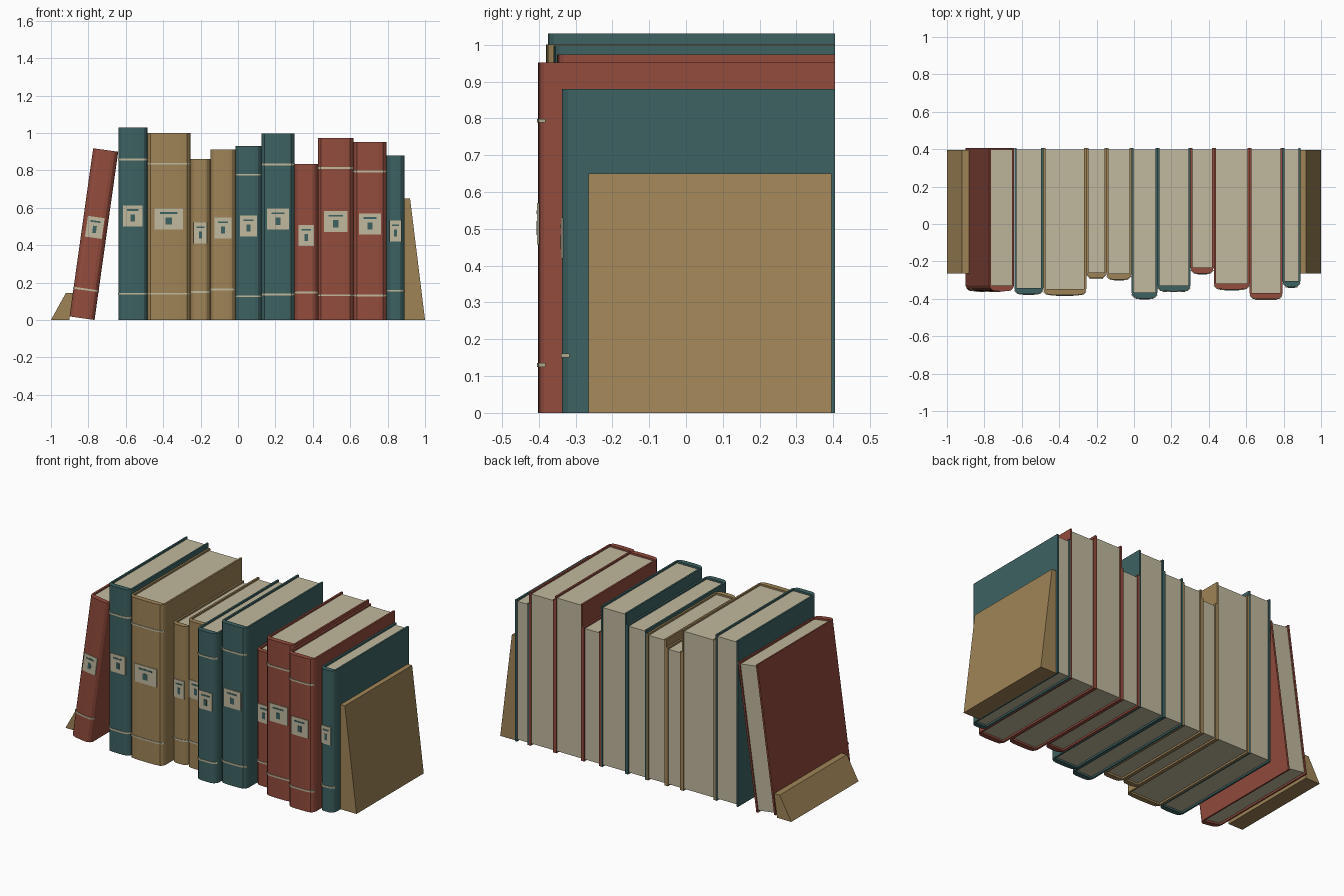
import bpy, bmesh
from math import radians
from mathutils import Matrix, Vector

cube = bpy.data.objects.get("Cube")
if cube:
    bpy.data.objects.remove(cube, do_unlink=True)


def material(name, rgb):
    lin = [((c / 255 + 0.055) / 1.055) ** 2.4 for c in rgb] + [1]
    m = bpy.data.materials.new(name)
    m.use_nodes = True
    m.diffuse_color = lin
    m.node_tree.nodes["Principled BSDF"].inputs["Base Color"].default_value = lin
    return m


RED = material("red_cloth", (147, 76, 61))
TEAL = material("teal_cloth", (62, 98, 98))
TAN = material("tan_cloth", (159, 132, 87))
CREAM = material("cream_paper", (193, 185, 157))

BACK = 0.405     # fore edge of every cover
BOARD = 0.011    # cover board thickness
CAP = 0.032      # depth of the rounded spine


def prism(name, outline, lo, hi, mat, along="z", matrix=None):
    """Extrude a 2D outline (xy along z, or xz along y)."""
    bm = bmesh.new()
    place = (lambda a, b: (a, b, lo)) if along == "z" else (lambda a, b: (a, lo, b))
    face = bm.faces.new([bm.verts.new(place(a, b)) for a, b in outline])
    new = bmesh.ops.extrude_face_region(bm, geom=[face])["geom"]
    step = Vector((0, 0, hi - lo)) if along == "z" else Vector((0, hi - lo, 0))
    bmesh.ops.translate(bm, vec=step, verts=[v for v in new if isinstance(v, bmesh.types.BMVert)])
    bmesh.ops.recalc_face_normals(bm, faces=bm.faces)
    if matrix:
        bm.transform(matrix)
    mesh = bpy.data.meshes.new(name)
    bm.to_mesh(mesh)
    bm.free()
    mesh.materials.append(mat)
    obj = bpy.data.objects.new(name, mesh)
    bpy.context.collection.objects.link(obj)
    return obj


def rect(x0, x1, y0, y1):
    return [(x0, y0), (x1, y0), (x1, y1), (x0, y1)]


def spine_curve(w, front, grow=0.0):
    """Rounded spine from left to right, optionally pushed outward."""
    h = w / 2
    right = [(0, 0), (h * 0.5, 0.001), (h - 0.018, 0.005), (h - 0.006, 0.017), (h, CAP)]
    right = [(x + (grow if x else 0), front + y - grow) for x, y in right]
    return [(-x, y) for x, y in reversed(right[1:])] + right


def book(name, cloth, w, height, front, bands, matrix):
    h = w / 2
    inner = h - BOARD
    # cover: two boards joined by a rounded spine
    cover = spine_curve(w, front) + [
        (h, BACK), (inner, BACK), (inner, front + CAP),
        (-inner, front + CAP), (-inner, BACK), (-h, BACK)]
    prism(name + "_cover", cover, 0, height, cloth, matrix=matrix)
    # page block
    prism(name + "_pages", rect(-inner, inner, front + CAP, BACK - 0.007),
          0.011, height - 0.011, CREAM, matrix=matrix)
    # raised bands around the spine
    for i, z in enumerate(bands):
        strip = spine_curve(w, front, 0.003)[1:-1]
        strip = [(-h - 0.002, front + 0.02)] + strip + [(h + 0.002, front + 0.02)]
        prism(f"{name}_band_{i + 1}", strip, z - 0.005, z + 0.005, CREAM, matrix=matrix)
    # label plate with a bar and a small block
    mid = height * 0.54
    for part, half, lo, hi, out, mat in (
            ("label", 0.335, -0.056, 0.056, 0.003, CREAM),
            ("label_bar", 0.2, 0.027, 0.036, 0.0045, TEAL),
            ("label_block", 0.075, -0.03, 0.008, 0.0045, TEAL)):
        prism(f"{name}_{part}", rect(-half * w, half * w, front - out, front + 0.003),
              mid + lo, mid + hi, mat, matrix=matrix)


# upright books: cloth, left, right, height, spine front, band heights
ROW = [
    (TEAL, -0.64, -0.485, 1.03, -0.375, (0.14, 0.857)),
    (TAN, -0.485, -0.255, 1.0, -0.38, (0.14, 0.835)),
    (TAN, -0.255, -0.148, 0.86, -0.29, (0.15,)),
    (TAN, -0.148, -0.013, 0.91, -0.297, (0.162,)),
    (TEAL, -0.013, 0.125, 0.93, -0.398, (0.127, 0.776)),
    (TEAL, 0.125, 0.302, 0.998, -0.36, (0.137, 0.832)),
    (RED, 0.302, 0.427, 0.835, -0.265, (0.147,)),
    (RED, 0.427, 0.618, 0.973, -0.35, (0.132, 0.812)),
    (RED, 0.618, 0.794, 0.951, -0.402, (0.13, 0.793)),
    (TEAL, 0.794, 0.89, 0.88, -0.337, (0.156,)),
]
for i, (cloth, x0, x1, height, front, bands) in enumerate(ROW):
    book(f"book_{i + 1}", cloth, x1 - x0, height, front, bands,
         Matrix.Translation(((x0 + x1) / 2, 0, 0)))

# leaning book, tilted about its lower right edge
lean_w = 0.135
lean = (Matrix.Translation((-0.767, 0, 0)) @ Matrix.Rotation(radians(8), 4, "Y")
        @ Matrix.Translation((-lean_w / 2, 0, 0)))
book("leaning_book", RED, lean_w, 0.908, -0.36, (0.155,), lean)

# bookends
prism("left_bookend", [(-1, 0), (-0.92, 0.145), (-0.882, 0.145), (-0.902, 0)],
      -0.265, 0.395, TAN, along="y")
prism("right_bookend", [(0.89, 0), (1, 0), (0.92, 0.65), (0.89, 0.65)],
      -0.265, 0.395, TAN, along="y")
